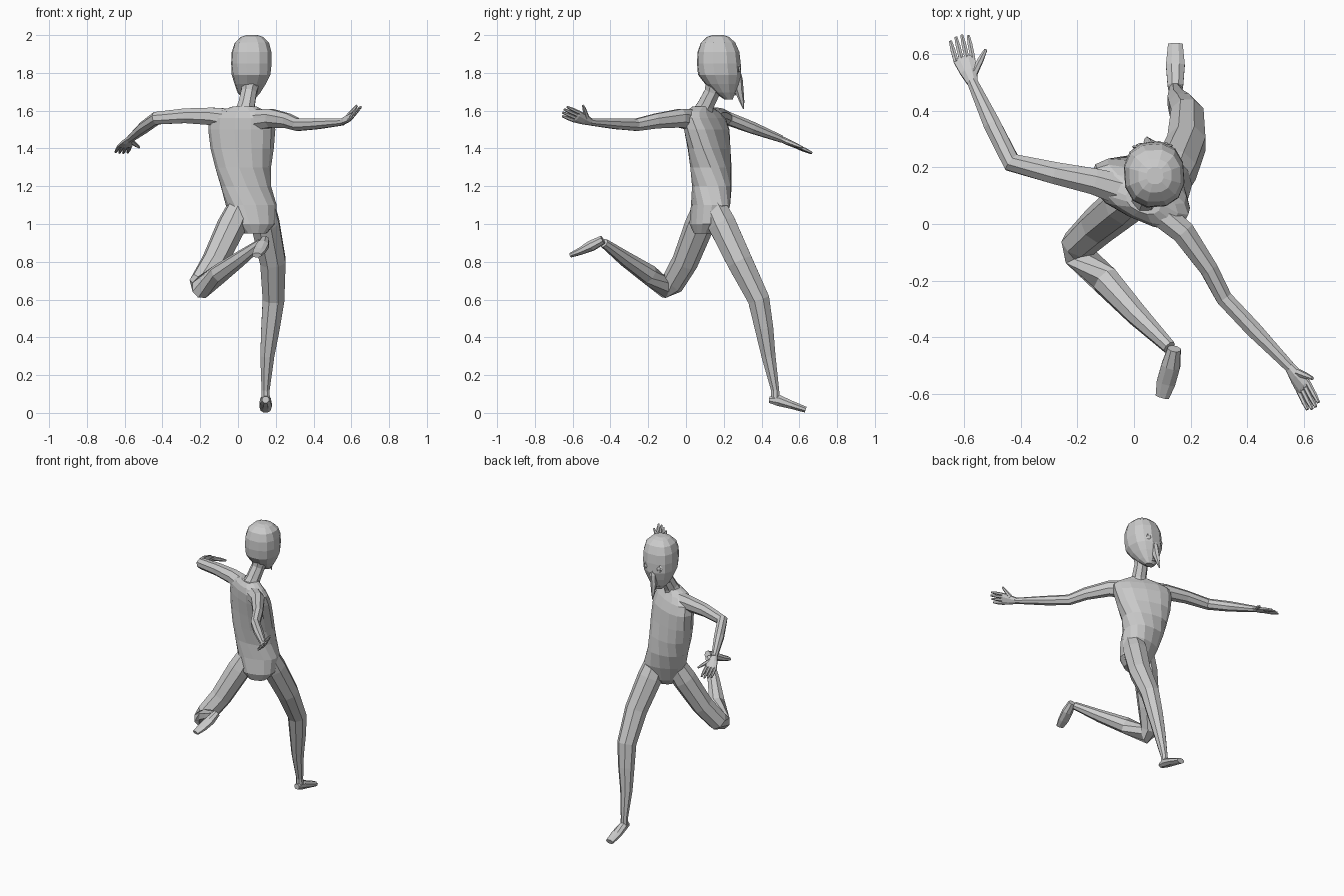
import bpy, bmesh
from math import cos, sin, pi, radians, copysign
from mathutils import Vector


def loft(name, sections, side=(1, 0, 0), n=8, boxy=1.0):
    """Skin rings (x, y, z, half width, half thickness[, yaw]); a yaw makes the ring level."""
    bm = bmesh.new()
    pts = [Vector(s[:3]) for s in sections]
    rings = []
    for i, s in enumerate(sections):
        if len(s) == 6:
            a = radians(s[5])
            w, v = Vector((cos(a), sin(a), 0)), Vector((-sin(a), cos(a), 0))
        else:
            d1 = (pts[i] - pts[max(i - 1, 0)]).normalized()
            d2 = (pts[min(i + 1, len(pts) - 1)] - pts[i]).normalized()
            t = (d1 + d2).normalized()
            w = Vector(side)
            w = (w - t * w.dot(t)).normalized()
            v = t.cross(w)
        ring = []
        for k in range(n):
            c, q = cos(2 * pi * (k + .5) / n), sin(2 * pi * (k + .5) / n)
            c, q = copysign(abs(c) ** boxy, c), copysign(abs(q) ** boxy, q)
            ring.append(bm.verts.new(pts[i] + w * c * s[3] + v * q * s[4]))
        rings.append(ring)
    for a, b in zip(rings, rings[1:]):
        for k in range(n):
            j = (k + 1) % n
            bm.faces.new((a[k], a[j], b[j], b[k]))
    bm.faces.new(rings[0][::-1])
    bm.faces.new(rings[-1])
    bmesh.ops.recalc_face_normals(bm, faces=bm.faces)
    me = bpy.data.meshes.new(name)
    bm.to_mesh(me)
    bm.free()
    ob = bpy.data.objects.new(name, me)
    bpy.context.collection.objects.link(ob)
    return ob


def tube(name, pts, side=(1, 0, 0), n=8):
    return loft(name, [(*p, p[3]) for p in pts], side, n)


def hand(name, wrist, knuckle, tip, side, thumb):
    W, K, T, S = Vector(wrist), Vector(knuckle), Vector(tip), Vector(side).normalized()
    loft(name + "_palm", [(*W, .021, .017), (*W.lerp(K, .5), .033, .017),
                          (*K, .041, .013), (*K.lerp(T, .12), .039, .009)], S)
    for i, long in enumerate((.92, 1.04, 1.08, 1.0)):
        o = i - 1.5
        a = K + S * o * .02
        b = K.lerp(T, long) + S * o * .022
        tube(f"{name}_finger_{i + 1}", [(*a, .010), (*a.lerp(b, .6), .0095), (*b, .006)], S, 6)
    a, b = W.lerp(K, .4) + S * .018, Vector(thumb)
    tube(name + "_thumb", [(*a, .014), (*a.lerp(b, .6), .011), (*b, .006)], S, 6)


# Torso, twisted between shoulders and hips
loft("torso", [
    (.09, .095, .95, .06, .05, 20), (.085, .11, 1.0, .11, .085, 20),
    (.07, .13, 1.1, .135, .098, 15), (.042, .137, 1.2, .135, .105, 2),
    (.027, .132, 1.3, .148, .105, -12), (.022, .122, 1.4, .172, .098, -20),
    (.02, .11, 1.5, .188, .092, -25), (.02, .095, 1.56, .185, .078, -27),
    (.025, .085, 1.595, .14, .062, -27), (.035, .085, 1.622, .065, .045, -25)],
    n=14, boxy=.85)

# Neck and head
tube("neck", [(.035, .085, 1.58, .06), (.045, .105, 1.63, .047),
              (.058, .14, 1.7, .044), (.07, .16, 1.78, .06)])
loft("head", [
    (.058, .225, 1.66, .03, .022, 8), (.058, .205, 1.695, .06, .055, 8),
    (.064, .19, 1.74, .082, .088, 6), (.069, .178, 1.79, .102, .115, 6),
    (.071, .174, 1.85, .108, .117, 4), (.072, .172, 1.91, .106, .112, 4),
    (.074, .17, 1.96, .092, .093, 2), (.074, .17, 1.99, .06, .06, 2),
    (.074, .17, 2.0, .03, .03, 2)], n=12, boxy=.85)

# Long pointed nose, eyes with lids, mouth
loft("nose", [(.065, .27, 1.83, .012, .012, 8), (.06, .277, 1.77, .022, .023, 8),
              (.053, .28, 1.71, .02, .025, 8), (.047, .295, 1.65, .011, .014, 8),
              (.045, .304, 1.61, .002, .003, 8)], n=6)
for label, x, y in (("left", .022, .272), ("right", .108, .276)):
    bpy.ops.mesh.primitive_uv_sphere_add(segments=10, ring_count=6, radius=.02, location=(x, y - .006, 1.82))
    bpy.context.object.name = label + "_eye"
    bpy.ops.mesh.primitive_torus_add(major_segments=12, minor_segments=4, major_radius=.024, minor_radius=.005,
                                     location=(x, y, 1.82), rotation=(pi / 2, 0, 0))
    bpy.context.object.name = label + "_eyelid"
tube("mouth", [(.03, .247, 1.69, .005), (.054, .257, 1.687, .009), (.085, .247, 1.69, .005)], (0, 0, 1), 6)

# Arms
loft("right_arm", [
    (.09, .04, 1.55, .05, .06), (.175, -.03, 1.56, .045, .053), (.265, -.16, 1.545, .034, .042),
    (.318, -.262, 1.525, .031, .035), (.42, -.37, 1.53, .031, .03), (.555, -.51, 1.54, .02, .019)], (1, 1, 0))
tube("left_arm", [
    (-.04, .12, 1.555, .06), (-.14, .15, 1.57, .05), (-.28, .18, 1.573, .042),
    (-.432, .217, 1.56, .036), (-.5, .35, 1.51, .033), (-.572, .505, 1.45, .02)], (0, 0, 1))
hand("right_hand", (.55, -.505, 1.54), (.598, -.575, 1.567), (.633, -.645, 1.597),
     (.035, .03, .045), (.63, -.545, 1.628))
hand("left_hand", (-.57, .5, 1.452), (-.598, .578, 1.415), (-.617, .658, 1.378),
     (1, .2, 0), (-.523, .615, 1.405))

# Legs
tube("front_leg", [
    (.12, .12, 1.15, .065), (.145, .19, 1.0, .08), (.185, .285, .8, .073), (.188, .385, .6, .062),
    (.172, .413, .45, .053), (.155, .437, .3, .04), (.146, .472, .12, .023), (.146, .475, .06, .025)])
tube("back_leg", [
    (.025, .115, 1.12, .065), (-.035, .07, .99, .078), (-.125, -.005, .8, .07), (-.192, -.07, .69, .066),
    (-.19, -.115, .665, .06), (-.1, -.2, .735, .053), (.01, -.32, .815, .041), (.125, -.435, .9, .025)],
    (1, -.5, 0))

# Feet
loft("front_foot", [
    (.146, .44, .07, .02, .018), (.146, .49, .066, .03, .032),
    (.146, .56, .042, .036, .023), (.146, .634, .017, .028, .017)])
loft("back_foot", [
    (.142, -.44, .917, .025, .024), (.13, -.5, .885, .036, .03),
    (.113, -.56, .855, .036, .02), (.1, -.61, .835, .026, .013)], (1, -.25, 0))
